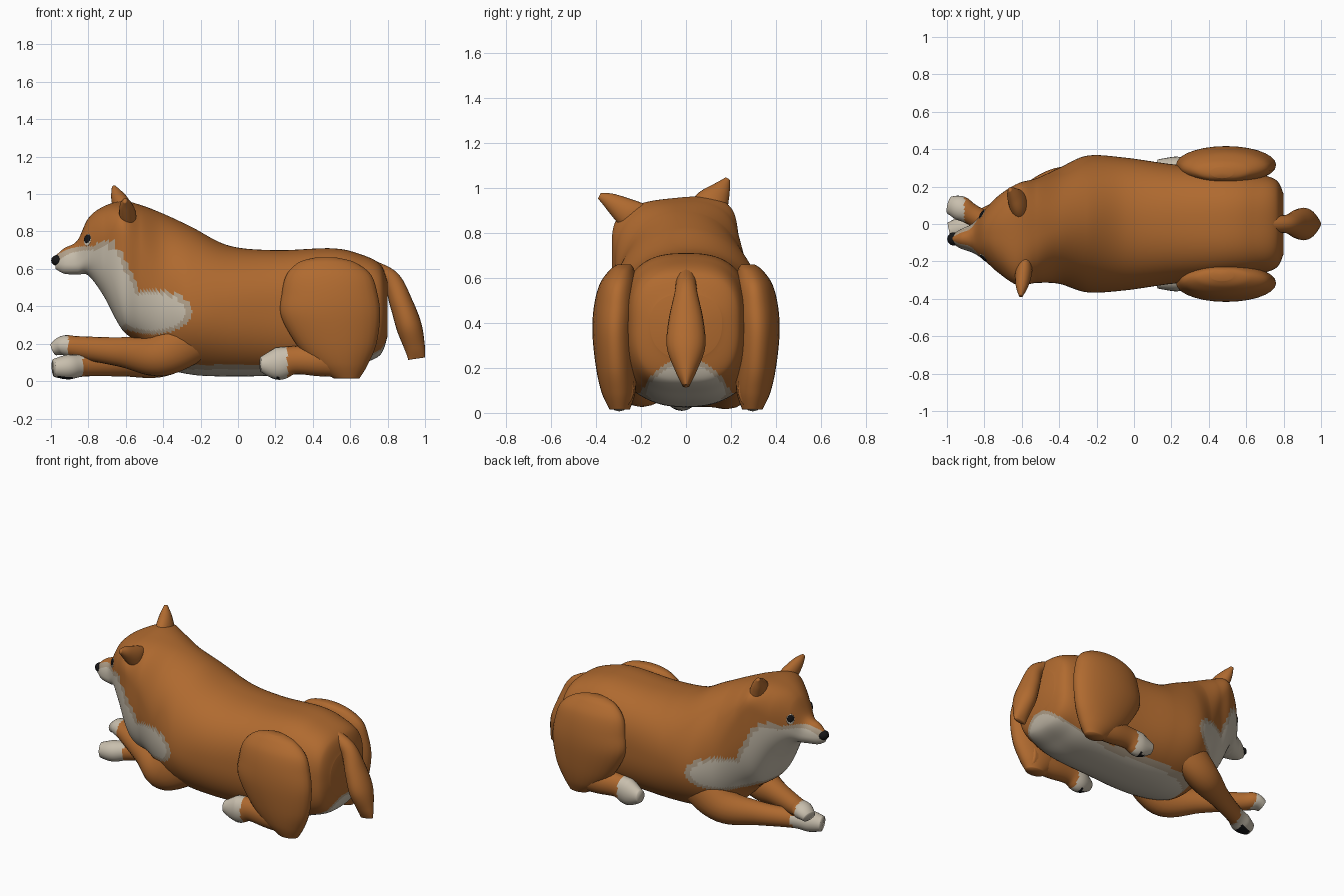
import bpy, bmesh, math
from mathutils import Vector

if "Cube" in bpy.data.objects:
    bpy.data.objects.remove(bpy.data.objects["Cube"])


def material(name, rgb):
    m = bpy.data.materials.new(name)
    m.diffuse_color = (*rgb, 1)
    m.use_nodes = True
    m.node_tree.nodes["Principled BSDF"].inputs["Base Color"].default_value = m.diffuse_color
    return m


MATS = [material("orange fur", (0.435, 0.145, 0.029)),
        material("cream fur", (0.58, 0.52, 0.42)),
        material("tan fur edge", (0.44, 0.35, 0.25)),
        material("black", (0.008, 0.008, 0.009))]
ORANGE, CREAM, TAN, BLACK = range(4)


def spline(rows, steps):
    """Catmull-Rom interpolation of rows of numbers."""
    out = []
    n = len(rows)
    for i in range(n - 1):
        a, b, c, d = (rows[min(max(i + k, 0), n - 1)] for k in (-1, 0, 1, 2))
        for s in range(steps):
            t = s / steps
            out.append([0.5 * (2 * q + (r - p) * t + (2 * p - 5 * q + 4 * r - e) * t * t
                               + (3 * q - p - 3 * r + e) * t ** 3)
                        for p, q, r, e in zip(a, b, c, d)])
    out.append(list(rows[-1]))
    return out


def skin(name, rings, rule):
    """Bridge rings of points, close the ends and colour faces by a rule."""
    bm = bmesh.new()
    loops = [[bm.verts.new(p) for p in ring] for ring in rings]
    n = len(loops[0])
    for a, b in zip(loops, loops[1:]):
        for i in range(n):
            bm.faces.new((a[i], a[(i + 1) % n], b[(i + 1) % n], b[i]))
    for ring in (loops[0], loops[-1]):
        c = bm.verts.new(sum((v.co for v in ring), Vector()) / n)
        for i in range(n):
            bm.faces.new((ring[i], ring[(i + 1) % n], c))
    bmesh.ops.recalc_face_normals(bm, faces=bm.faces)
    for f in bm.faces:
        f.smooth = True
        f.material_index = rule(f.calc_center_median())
    me = bpy.data.meshes.new(name)
    bm.to_mesh(me)
    bm.free()
    for m in MATS:
        me.materials.append(m)
    ob = bpy.data.objects.new(name, me)
    bpy.context.collection.objects.link(ob)
    return ob


def limb(name, rows, rule=lambda c: ORANGE, side=None, axis=None, sides=20, steps=8):
    """Tube through rows of x, y, z, side radius, other radius."""
    pts = spline(rows, steps)
    rings = []
    for i, r in enumerate(pts):
        t = Vector(pts[min(i + 1, len(pts) - 1)][:3]) - Vector(pts[max(i - 1, 0)][:3])
        t = Vector(axis) if axis else t.normalized()
        s = Vector(side) if side else Vector((-t.y, t.x, 0))
        s = (s - t * s.dot(t)).normalized()
        u = t.cross(s)
        rings.append([Vector(r[:3]) + s * r[3] * math.cos(a) + u * r[4] * math.sin(a)
                      for a in (2 * math.pi * k / sides for k in range(sides))])
    return skin(name, rings, rule)


def blob(name, loc, size, normal, colour):
    """Small ellipsoid, flattened along a normal."""
    bm = bmesh.new()
    bmesh.ops.create_uvsphere(bm, u_segments=12, v_segments=8, radius=1)
    for f in bm.faces:
        f.smooth = True
    me = bpy.data.meshes.new(name)
    bm.to_mesh(me)
    bm.free()
    me.materials.append(MATS[colour])
    ob = bpy.data.objects.new(name, me)
    ob.location, ob.scale = loc, size
    ob.rotation_euler = Vector(normal).to_track_quat('Z', 'Y').to_euler()
    bpy.context.collection.objects.link(ob)


# Body, neck and head: upright slices, x, centre y, half width, bottom, widest z, top, squareness
slices = [(-.975, -.08, .02, .60, .635, .67, 2), (-.93, -.08, .05, .575, .63, .71, 2),
          (-.86, -.075, .08, .57, .64, .75, 2.2), (-.80, -.06, .135, .565, .69, .87, 2.3),
          (-.72, -.055, .21, .46, .74, .93, 2.6), (-.62, -.055, .272, .28, .79, .955, 3),
          (-.52, -.035, .28, .20, .66, .94, 2.6), (-.40, -.01, .31, .08, .45, .895, 2.2),
          (-.25, 0, .365, .035, .38, .825, 2), (-.05, 0, .355, .025, .38, .725, 2.2),
          (.20, 0, .32, .03, .38, .70, 2.4), (.50, 0, .29, .05, .38, .71, 2.7),
          (.65, 0, .27, .09, .38, .68, 2.8), (.76, 0, .235, .14, .40, .625, 2.8),
          (.80, 0, .16, .24, .40, .53, 2.3)]


def power(v, e):
    return math.copysign(abs(v) ** e, v)


def body_ring(r, n=128):
    x, yc, hw, zb, zm, zt, e = r
    tilt = 0.1 * min(max((-.4 - x) / .2, 0), 1)
    ring = []
    for k in range(n):
        a = 2 * math.pi * k / n
        dy, h = hw * power(math.cos(a), 2 / e), power(math.sin(a), 2 / e)
        ring.append(Vector((x, yc + dy, zm + h * (zt - zm if h > 0 else zm - zb) + tilt * dy)))
    return ring


# Cream muzzle, throat, chest and belly patches: centre x, z and radii
patches = [(-.80, .58, .185, .12), (-.71, .56, .10, .16), (-.66, .44, .11, .16), (-.46, .37, .18, .10)]


def body_colour(c):
    d = min((math.hypot((c.x - x) / rx, (c.z - z) / rz) - 1) * .13 for x, z, rx, rz in patches)
    if c.x > -.36:
        rear = min(max((c.x - .35) / .35, 0), 1)
        d = min(d, c.z - (.062 + rear * (.16 - 3.5 * c.y * c.y)))
    return CREAM if d < 0 else TAN if d < .025 else ORANGE


body = skin("body_and_head", [body_ring(r) for r in spline(slices, 22)], body_colour)

# Nose
blob("nose", (-.965, -.08, .645), (.034, .036, .03), (0, 0, 1), BLACK)

# Eyes with pale rims, set on the face surface
for s, label in ((-1, "near"), (1, "far")):
    ok, p, nrm, i = body.closest_point_on_mesh(Vector((-.825, -.07 + s * .13, .768)))
    blob("eye_rim_" + label, p - Vector((0, 0, .006)), (.027, .034, .004), nrm, CREAM)
    blob("eye_" + label, p + nrm * .003, (.024, .024, .006), nrm, BLACK)

# Ears: thin front to back, broad at the base and running into the head corners
limb("ear_far", [(-.60, .08, .86, .05, .10), (-.62, .115, .93, .05, .08),
                 (-.645, .155, .99, .035, .045), (-.665, .185, 1.04, .01, .012)], side=(1, 0, 0))
limb("ear_near", [(-.58, -.20, .85, .035, .08), (-.59, -.26, .89, .045, .065),
                  (-.60, -.335, .94, .032, .038), (-.605, -.385, .965, .01, .014)], side=(1, 0, 0))

# Front legs, crossed at the paws
limb("front_leg_near",
     [(-.08, -.19, .34, .06, .12), (-.25, -.215, .24, .09, .14), (-.42, -.20, .14, .10, .115),
      (-.62, -.09, .155, .07, .08), (-.85, .04, .18, .056, .06), (-.93, .085, .19, .065, .054),
      (-.985, .10, .17, .048, .035)],
     lambda c: CREAM if c.x < -.905 else ORANGE)
limb("front_leg_far",
     [(-.08, .19, .34, .06, .12), (-.25, .215, .24, .09, .14), (-.42, .195, .13, .10, .11),
      (-.62, .11, .10, .068, .075), (-.82, .02, .085, .056, .06), (-.91, -.02, .075, .066, .066),
      (-.985, -.04, .07, .048, .048)],
     lambda c: BLACK if -.98 < c.x < -.88 and c.z < .026 else CREAM if c.x < -.83 else ORANGE)

# Hind legs: thigh and foot on both sides
for s, label in ((-1, "near"), (1, "far")):
    limb("thigh_" + label,
         [(.47, s * .275, .66, .03, .06), (.475, s * .285, .635, .055, .15), (.485, s * .30, .57, .085, .225),
          (.49, s * .31, .47, .10, .255), (.495, s * .316, .35, .10, .265),
          (.525, s * .31, .20, .09, .215), (.55, s * .30, .09, .075, .145), (.58, s * .295, .015, .045, .07)],
         side=(0, 1, 0), axis=(0, 0, 1), sides=28)
    limb("hind_foot_" + label,
         [(.64, s * .29, .11, .06, .09), (.45, s * .295, .11, .07, .085), (.30, s * .295, .112, .06, .075),
          (.21, s * .298, .092, .062, .086), (.12, s * .31, .09, .035, .04)],
         lambda c: BLACK if .16 < c.x < .225 and c.z < .018 else CREAM if c.x < .265 else ORANGE)

# Tail hanging behind
limb("tail", [(.72, 0, .60, .045, .045), (.82, 0, .54, .05, .05), (.875, 0, .41, .078, .062),
              (.915, 0, .29, .085, .068), (.945, 0, .18, .045, .055), (.955, 0, .12, .015, .045)])
